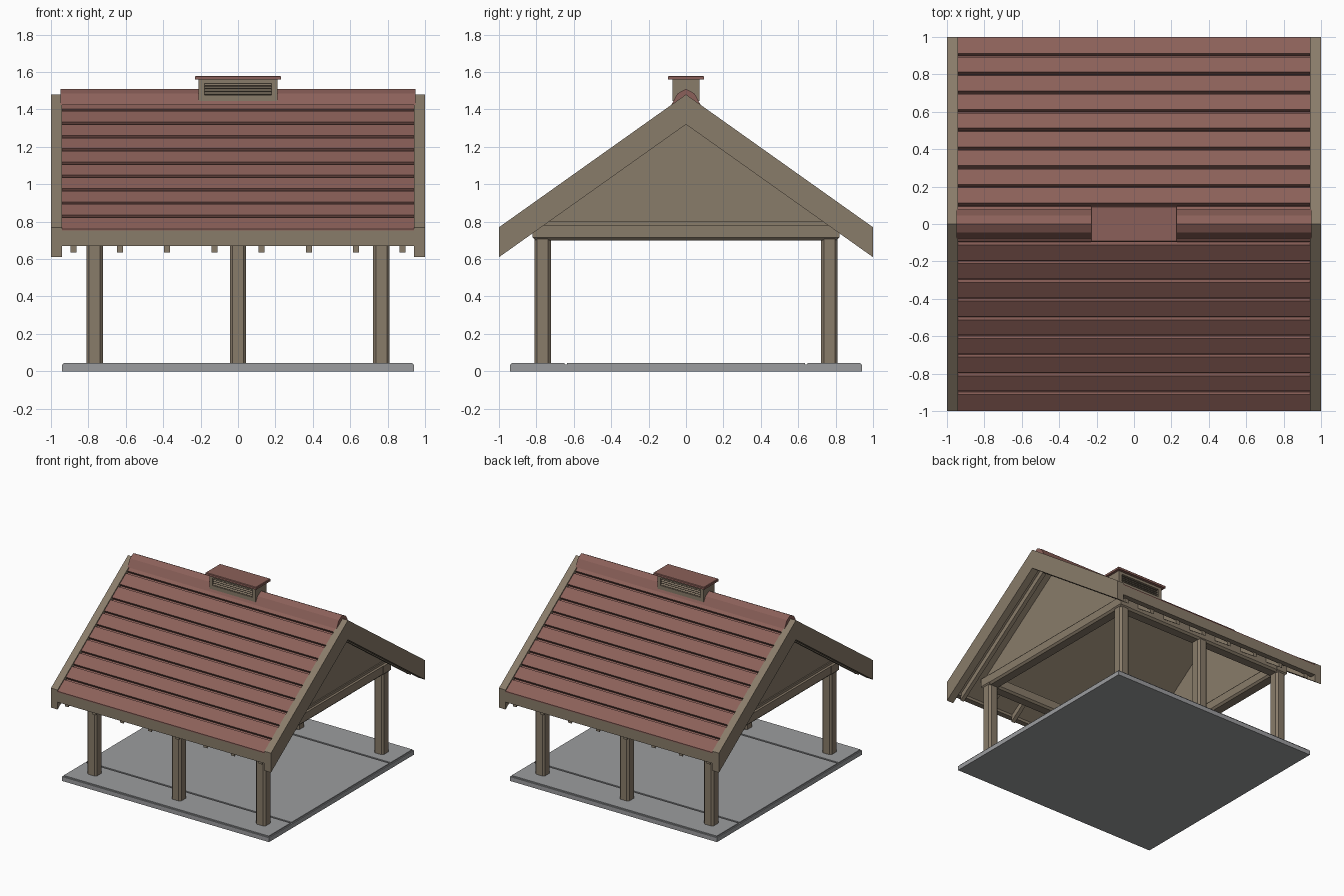
import bpy, bmesh, math
from mathutils import Matrix, Vector

cube = bpy.data.objects.get("Cube")
if cube:
    bpy.data.objects.remove(cube, do_unlink=True)


def material(name, rgb):
    m = bpy.data.materials.new(name)
    m.use_nodes = True
    m.diffuse_color = (*rgb, 1)
    m.node_tree.nodes["Principled BSDF"].inputs["Base Color"].default_value = (*rgb, 1)
    return m


RED = material("roof_red", (0.26, 0.118, 0.1))
WOOD = material("timber_brown", (0.25, 0.2, 0.143))
SHADE = material("vent_dark_brown", (0.11, 0.09, 0.065))
STONE = material("slab_grey", (0.33, 0.335, 0.345))


def finish(name, bm, mat):
    bmesh.ops.recalc_face_normals(bm, faces=bm.faces)
    me = bpy.data.meshes.new(name)
    bm.to_mesh(me)
    bm.free()
    me.materials.append(mat)
    ob = bpy.data.objects.new(name, me)
    bpy.context.collection.objects.link(ob)
    return ob


def box(name, x, y, z, mat, tilt=0, bevel=0, edges=None):
    """Box from (min, max) ranges; edges picks which edges to chamfer."""
    bm = bmesh.new()
    bmesh.ops.create_cube(bm, size=1)
    size = [b - a for a, b in (x, y, z)]
    centre = Vector([(a + b) / 2 for a, b in (x, y, z)])
    bmesh.ops.scale(bm, vec=size, verts=bm.verts)
    if bevel:
        picked = [e for e in bm.edges if edges(e)]
        bmesh.ops.bevel(bm, geom=picked, offset=bevel, segments=1, affect='EDGES')
    bm.transform(Matrix.Translation(centre) @ Matrix.Rotation(tilt, 4, 'X'))
    return finish(name, bm, mat)


def prism(name, pts, x0, x1, mat):
    """Extrude a (y, z) outline along x."""
    bm = bmesh.new()
    face = bm.faces.new([bm.verts.new((x0, y, z)) for y, z in pts])
    out = bmesh.ops.extrude_face_region(bm, geom=[face])
    moved = [v for v in out["geom"] if isinstance(v, bmesh.types.BMVert)]
    bmesh.ops.translate(bm, vec=(x1 - x0, 0, 0), verts=moved)
    return finish(name, bm, mat)


def upright(e):
    return abs(e.verts[0].co.z - e.verts[1].co.z) > 0.1


def lower(e):
    return all(v.co.z < 0 for v in e.verts)


def upper(e):
    return all(v.co.z > 0 for v in e.verts)


SLOPE = 0.71


def roof_z(y, drop=0):
    return 1.48 - SLOPE * abs(y) - drop


def strip(y0, y1, top, bottom):
    """Outline of a sloped band between two distances from the ridge."""
    return [(y0, roof_z(y0, top)), (y1, roof_z(y1, top)),
            (y1, roof_z(y1, bottom)), (y0, roof_z(y0, bottom))]


SIDES = ((1, "back"), (-1, "front"))
ENDS = ((1, "left"), (-1, "right"))

# Floor slab: base with three paving bands separated by grooves
E = 0.94
box("floor_base", (-E, E), (-E, E), (0, 0.036), STONE)
for i, (a, b) in enumerate(((-E + 0.008, -0.65), (-0.635, 0.635), (0.65, E - 0.008))):
    box(f"floor_band_{i}", (-E + 0.008, E - 0.008), (a, b), (0.03, 0.045), STONE)

# Chamfered posts
P = 0.767
for s, side in SIDES:
    for i, x in enumerate((-P, 0, P)):
        box(f"{side}_post_{i}", (x - 0.044, x + 0.044), (s * P - 0.044, s * P + 0.044),
            (0.04, 0.72), WOOD, bevel=0.015, edges=upright)

# Ring of beams on the posts
for s, side in SIDES:
    box(f"{side}_beam", (-0.82, 0.82), (s * P - 0.05, s * P + 0.05), (0.7, 0.78),
        WOOD, bevel=0.015, edges=lower)
for s, side in ENDS:
    box(f"{side}_beam", (s * P - 0.05, s * P + 0.05), (-0.82, 0.82), (0.7, 0.78),
        WOOD, bevel=0.015, edges=lower)

# Gable walls with a sill strip
for s, side in ENDS:
    foot = (roof_z(0, 0.1) - 0.77) / SLOPE
    prism(f"{side}_gable_wall", [(-foot, 0.77), (foot, 0.77), (0, roof_z(0, 0.1))],
          s * P - 0.02, s * P + 0.02, WOOD)
    box(f"{side}_gable_sill", (s * P - 0.03, s * P + 0.03), (-0.78, 0.78), (0.775, 0.8), WOOD)

# Roof: grooved courses, boarding, fascia and rafters on each slope
DEPTH = 0.025
ny, nz = Vector((SLOPE, 1)).normalized() * DEPTH
for s, side in SIDES:
    def flip(pts):
        return [(s * y, z) for y, z in pts]

    outline = [(0, roof_z(0, 0.055)), (0.955, roof_z(0.955, 0.055)),
               (0.955, roof_z(0.955, 0.018)), (1, roof_z(1, 0.018)), (1, roof_z(1, 0.01))]
    for k in range(9, 0, -1):
        a, b = 0.1 * k + 0.012, 0.1 * k - 0.006
        for y, low in ((a, 0), (a, 1), (b, 1), (b, 0)):
            outline.append((y - low * ny, roof_z(y, 0.01) - low * nz))
    outline.append((0, roof_z(0, 0.01)))
    prism(f"{side}_roof_courses", flip(outline), -E, E, RED)
    prism(f"{side}_roof_boarding", flip(strip(0, 0.96, 0.055, 0.11)), -E, E, WOOD)
    prism(f"{side}_fascia", flip([(1, 0.67), (1, roof_z(1, 0.018)),
                                  (0.955, roof_z(0.955, 0.018)), (0.955, 0.67)]), -E, E, WOOD)
    for i, x in enumerate((-0.88, -0.63, -0.38, -0.125, 0.125, 0.38, 0.63, 0.88)):
        start = 0 if abs(x) > 0.8 else 0.78
        prism(f"{side}_rafter_{i}", flip(strip(start, 0.965, 0.1, 0.16)),
              x - 0.016, x + 0.016, WOOD)
    for e, end in ENDS:
        prism(f"{side}_{end}_barge_board", flip(strip(0, 1, 0, 0.16)), e * E, e, WOOD)

# Faceted ridge cap
half = [(0.078, 1.425), (0.046, 1.485)]
prism("ridge_cap", half + [(0, 1.51)] + [(-y, z) for y, z in reversed(half)] + [(0, 1.42)],
      -0.95, 0.95, RED)

# Ridge vent with louvres on both long sides
box("vent_core", (-0.2, 0.2), (-0.052, 0.052), (1.44, 1.56), SHADE)
box("vent_cap", (-0.23, 0.23), (-0.095, 0.095), (1.56, 1.58), RED, bevel=0.004, edges=upper)
for e, end in ENDS:
    box(f"vent_{end}_end", tuple(sorted((e * 0.18, e * 0.21))), (-0.072, 0.072),
        (1.445, 1.56), WOOD)
for s, side in SIDES:
    depth = tuple(sorted((s * 0.045, s * 0.072)))
    box(f"vent_{side}_bottom_rail", (-0.18, 0.18), depth, (1.445, 1.477), WOOD)
    box(f"vent_{side}_top_rail", (-0.18, 0.18), depth, (1.54, 1.56), WOOD)
    for i in range(4):
        z = 1.486 + 0.0155 * i
        box(f"vent_{side}_slat_{i}", (-0.18, 0.18), (s * 0.06 - 0.009, s * 0.06 + 0.009),
            (z - 0.002, z + 0.002), WOOD, tilt=-s * math.radians(35))
